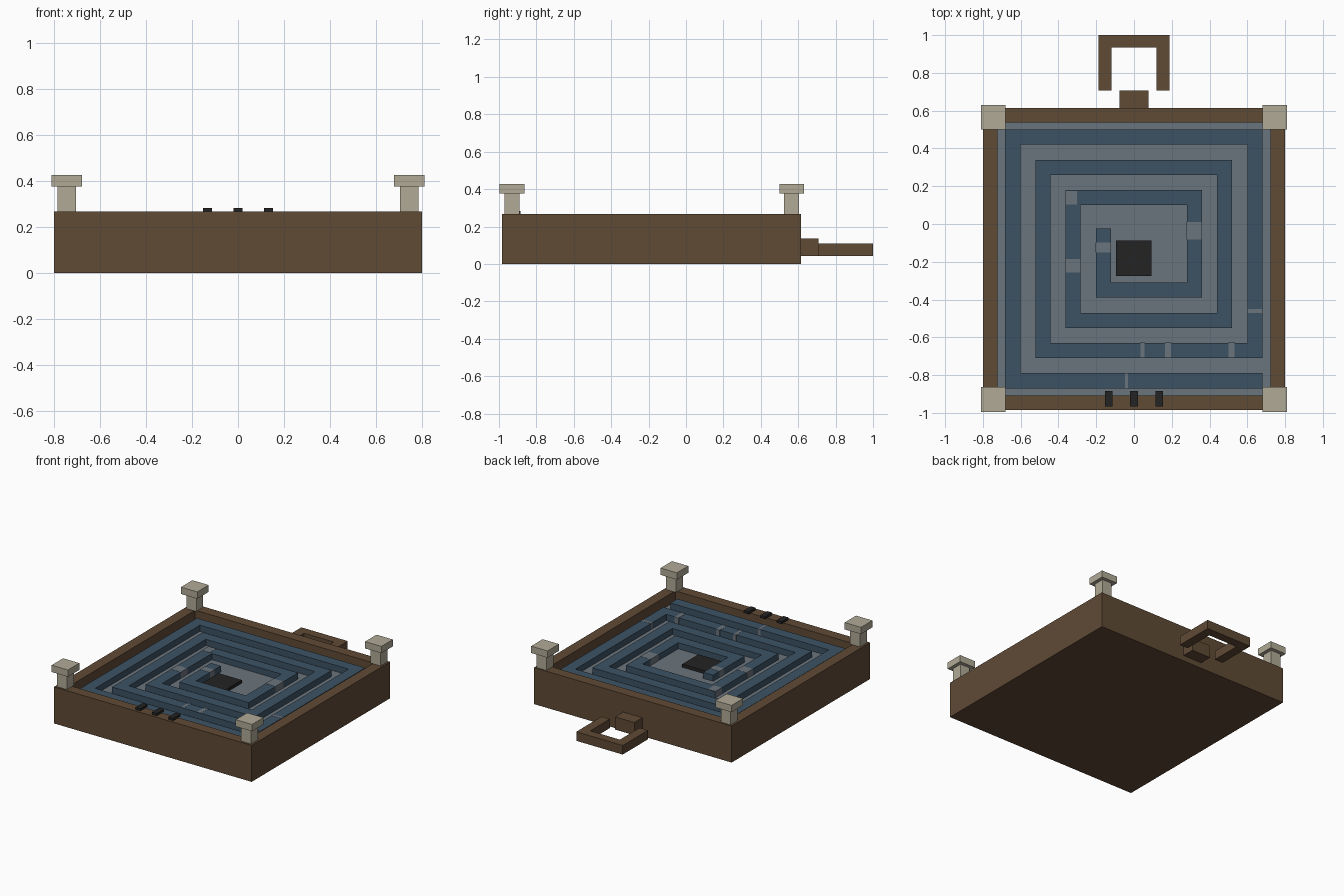
import bpy, bmesh
from mathutils import Vector

if "Cube" in bpy.data.objects:
    bpy.data.objects.remove(bpy.data.objects["Cube"])


def material(name, rgb):
    m = bpy.data.materials.new(name)
    m.use_nodes = True
    m.diffuse_color = (*rgb, 1)
    bsdf = m.node_tree.nodes["Principled BSDF"]
    bsdf.inputs["Base Color"].default_value = (*rgb, 1)
    bsdf.inputs["Roughness"].default_value = 0.8
    return m


wood = material("brown wood", (0.117, 0.069, 0.036))
blue = material("slate blue", (0.045, 0.084, 0.127))
grey = material("stone grey", (0.147, 0.178, 0.205))
cream = material("pale stone", (0.434, 0.402, 0.305))
black = material("black", (0.017, 0.017, 0.017))


def finish(name, bm, *mats):
    bmesh.ops.recalc_face_normals(bm, faces=bm.faces)
    mesh = bpy.data.meshes.new(name)
    bm.to_mesh(mesh)
    bm.free()
    for m in mats:
        mesh.materials.append(m)
    ob = bpy.data.objects.new(name, mesh)
    bpy.context.collection.objects.link(ob)
    return ob


def add_box(bm, lo, hi):
    lo, hi = Vector(lo), Vector(hi)
    verts = bmesh.ops.create_cube(bm, size=1)["verts"]
    for v in verts:
        v.co = (lo + hi) / 2 + v.co * (hi - lo)
    return verts


def box(name, lo, hi, mat):
    bm = bmesh.new()
    add_box(bm, lo, hi)
    return finish(name, bm, mat)


FLOOR, TOP, RIM = 0.19, 0.235, 0.267

# Tray: solid block with a recessed grey floor
bm = bmesh.new()
add_box(bm, (-0.8, -0.985, 0), (0.8, 0.615, RIM))
top = max(bm.faces, key=lambda f: f.calc_center_median().z)
bmesh.ops.inset_region(bm, faces=[top], thickness=0.11)
well = bmesh.ops.extrude_discrete_faces(bm, faces=[top])["faces"][0]
for v in well.verts:
    v.co.z = FLOOR
well.material_index = 1
finish("tray", bm, wood, grey)

# Spiral wall: mitred strip along a square spiral, then raised
half = 0.04
path = [Vector((0.68, -0.83))]
x0, x1, y0, y1 = -0.642, 0.64, -0.83, 0.46
step = 0.16
for turn in range(4):
    path.append(Vector((x0, y0)))
    if turn == 3:
        path.append(Vector((x0, -0.025)))
        break
    path += [Vector((x0, y1)), Vector((x1, y1))]
    y0 += step
    path.append(Vector((x1, y0)))
    x0, x1, y1 = x0 + step, x1 - step, y1 - step
path = [p for i, p in enumerate(path) if i == 0 or (p - path[i - 1]).length > 0.001]

bm = bmesh.new()
rows = []
for i, p in enumerate(path):
    before = (p - path[i - 1]).normalized() if i else None
    after = (path[i + 1] - p).normalized() if i < len(path) - 1 else None
    normals = [Vector((-d.y, d.x)) for d in (before, after) if d]
    offset = sum(normals, Vector((0, 0))) * half
    rows.append([bm.verts.new((*(p + s * offset), FLOOR)) for s in (-1, 1)])
for a, b in zip(rows, rows[1:]):
    bm.faces.new((a[0], b[0], b[1], a[1]))
raised = bmesh.ops.extrude_face_region(bm, geom=bm.faces[:])["geom"]
for v in raised:
    if isinstance(v, bmesh.types.BMVert):
        v.co.z = TOP
finish("spiral_wall", bm, blue)

# Grey inserts set through the wall: centre x, centre y, size x, size y
inserts = [(0.32, -0.035, 0.08, 0.09), (-0.322, -0.22, 0.08, 0.07),
           (-0.162, -0.125, 0.08, 0.05), (0.18, -0.665, 0.03, 0.08),
           (0.515, -0.665, 0.03, 0.08), (0.045, -0.665, 0.02, 0.08),
           (-0.04, -0.83, 0.015, 0.08), (0.64, -0.46, 0.08, 0.018),
           (-0.332, 0.14, 0.06, 0.07)]
bm = bmesh.new()
e = 0.001
for x, y, w, d in inserts:
    add_box(bm, (x - w / 2 - e, y - d / 2 - e, FLOOR), (x + w / 2 + e, y + d / 2 + e, TOP + e))
finish("wall_inserts", bm, grey)

# Goal pad in the middle
box("goal_pad", (-0.095, -0.275, FLOOR), (0.092, -0.088, 0.213), black)

# Corner posts with caps
for side, x in (("left", 0.745), ("right", -0.745)):
    for end, y in (("front", -0.93), ("back", 0.565)):
        bm = bmesh.new()
        for r, z0, z1 in ((0.04, RIM, 0.377), (0.066, 0.377, 0.427)):
            add_box(bm, (x - r, y - r, z0), (x + r, y + r, z1))
        finish(f"{end}_{side}_post", bm, cream)

# Buttons on the front rim
for i, x in enumerate((-0.133, 0, 0.133)):
    box(f"button_{i + 1}", (x - 0.02, -0.967, RIM), (x + 0.02, -0.885, 0.284), black)

# Back handle: mount block and U-shaped grip
box("handle_mount", (-0.078, 0.615, 0.042), (0.078, 0.708, 0.135), wood)
bm = bmesh.new()
outline = [(-0.188, 0.708), (-0.12, 0.708), (-0.12, 0.935), (0.12, 0.935),
           (0.12, 0.708), (0.188, 0.708), (0.188, 1.0), (-0.188, 1.0)]
face = bm.faces.new([bm.verts.new((x, y, 0.042)) for x, y in outline])
grip = bmesh.ops.extrude_face_region(bm, geom=[face])["geom"]
bmesh.ops.translate(bm, vec=(0, 0, 0.066), verts=[g for g in grip if isinstance(g, bmesh.types.BMVert)])
finish("handle_grip", bm, wood)
